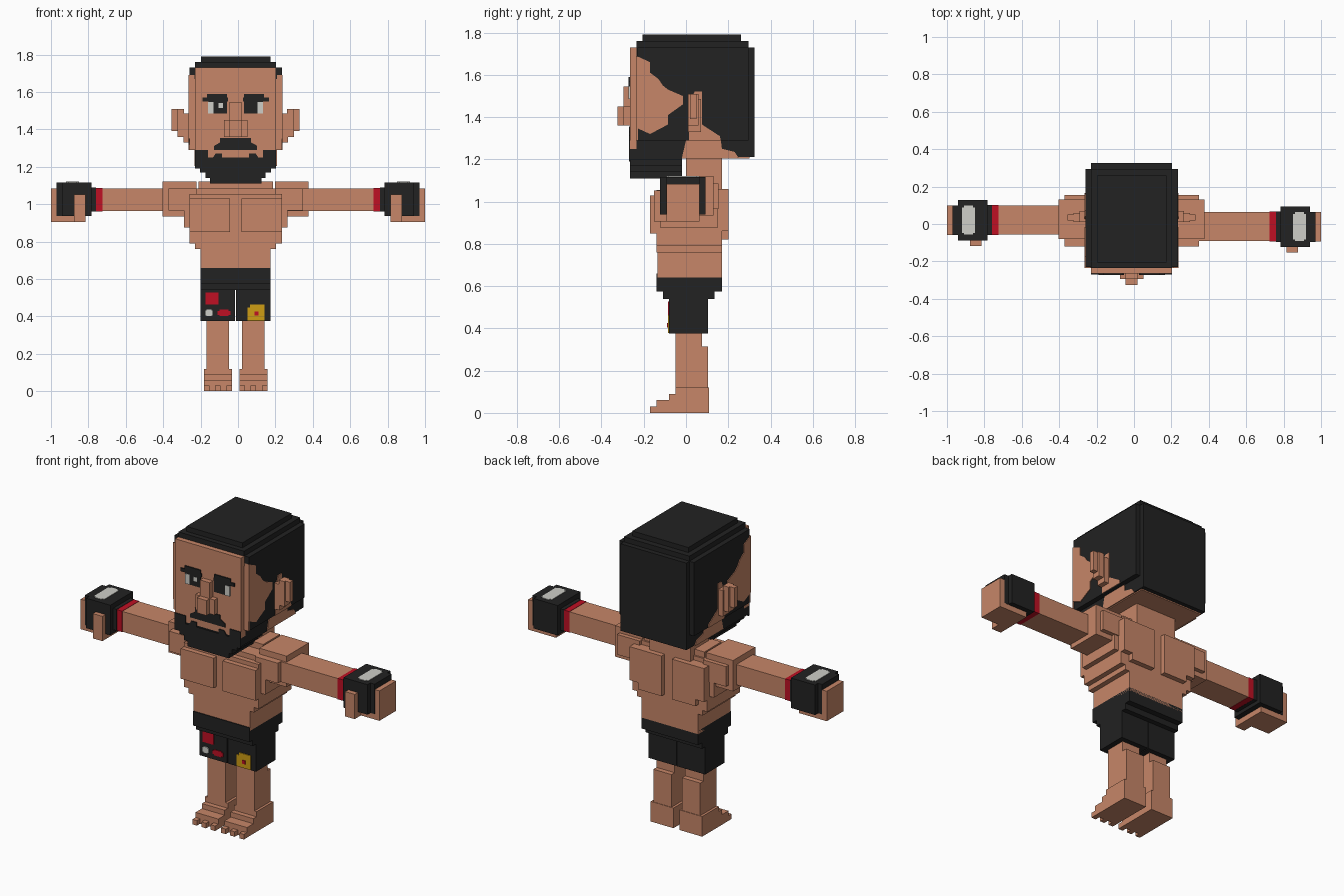
import bpy, bmesh

CX = -0.0125  # body centre line


def material(name, r, g, b):
    m = bpy.data.materials.new(name)
    m.diffuse_color = (r, g, b, 1)
    return m


SKIN = material("skin", 0.57, 0.24, 0.138)
BLACK = material("black", 0.016, 0.016, 0.016)
RED = material("red", 0.52, 0.005, 0.017)
WHITE = material("off_white", 0.62, 0.62, 0.58)
GOLD = material("gold", 0.62, 0.34, 0.007)


def finish(name, mat, bm):
    bmesh.ops.recalc_face_normals(bm, faces=bm.faces)
    me = bpy.data.meshes.new(name)
    bm.to_mesh(me)
    bm.free()
    me.materials.append(mat)
    ob = bpy.data.objects.new(name, me)
    bpy.context.collection.objects.link(ob)


def part(name, mat, *boxes):
    """Boxes given as (x0, x1, y0, y1, z0, z1)."""
    bm = bmesh.new()
    for x0, x1, y0, y1, z0, z1 in boxes:
        vs = bmesh.ops.create_cube(bm, size=1)["verts"]
        for v in vs:
            v.co.x = x0 if v.co.x < 0 else x1
            v.co.y = y0 if v.co.y < 0 else y1
            v.co.z = z0 if v.co.z < 0 else z1
    finish(name, mat, bm)


def mid(half, *yz):
    """Box centred on the body's middle."""
    return (CX - half, CX + half, *yz)


def pair(s, a, b, *yz):
    """Box between distances a and b from the middle, on side s."""
    x = sorted((CX + s * a, CX + s * b))
    return (x[0], x[1], *yz)


def prism(name, mat, pts, lo, hi, axis):
    """Extrude a flat outline along x (points y,z) or y (points x,z)."""
    bm = bmesh.new()
    place = (lambda d, p: (d, p[0], p[1])) if axis == "x" else (lambda d, p: (p[0], d, p[1]))
    f = bm.faces.new([bm.verts.new(place(lo, p)) for p in pts])
    ext = bmesh.ops.extrude_face_region(bm, geom=[f])["geom"]
    for v in ext:
        if isinstance(v, bmesh.types.BMVert):
            v.co["xy".index(axis)] = hi
    finish(name, mat, bm)


# Head: hair block, cap and skin underside
part("hair", BLACK,
     mid(0.247, -0.23, 0.295, 1.29, 1.73),
     mid(0.217, -0.235, 0.325, 1.21, 1.73),
     mid(0.217, -0.235, 0.295, 1.73, 1.76),
     mid(0.185, -0.205, 0.26, 1.76, 1.79))
part("head_underside", SKIN, mid(0.21, -0.02, 0.30, 1.203, 1.212))
part("face", SKIN, mid(0.217, -0.265, -0.22, 1.25, 1.73))
part("jaw_beard", BLACK,
     mid(0.217, -0.265, -0.02, 1.20, 1.25),
     mid(0.217, -0.235, -0.02, 1.25, 1.29),
     mid(0.19, -0.265, -0.02, 1.17, 1.20),
     mid(0.16, -0.265, -0.02, 1.14, 1.17),
     mid(0.137, -0.265, -0.02, 1.11, 1.14))

# Beard and moustache on the face front (mirrored half outlines)
beard_half = [(0.217, 1.19), (0.217, 1.29), (0.147, 1.29), (0.147, 1.243),
              (0.125, 1.243), (0.108, 1.27), (0.072, 1.27), (0.072, 1.243)]
stache_half = [(0.115, 1.29), (0.115, 1.312), (0.083, 1.33), (0.083, 1.355)]
for name, half in (("beard_front", beard_half), ("moustache", stache_half)):
    outline = [(CX + x, z) for x, z in half] + [(CX - x, z) for x, z in reversed(half)]
    prism(name, BLACK, outline, -0.27, -0.262, "y")

# Side skin: cheek, patch round the ear, and ear
cheek = [(-0.236, 1.69), (-0.17, 1.66), (-0.17, 1.61), (-0.13, 1.58), (-0.11, 1.55),
         (-0.085, 1.53), (-0.015, 1.50), (-0.015, 1.46), (-0.085, 1.41),
         (-0.085, 1.365), (-0.17, 1.32), (-0.236, 1.35)]
ear_patch = [(0.015, 1.29), (0.015, 1.45), (0.04, 1.52), (0.075, 1.52),
             (0.075, 1.365), (0.16, 1.31), (0.165, 1.29)]
nape_patch = [(-0.02, 1.205), (0.0, 1.29), (0.165, 1.29), (0.17, 1.25),
              (0.23, 1.235), (0.25, 1.205)]
for s, side in ((-1, "right"), (1, "left")):
    prism(side + "_cheek", SKIN, cheek, CX + s * 0.22, CX + s * 0.251, "x")
    prism(side + "_ear_patch", SKIN, ear_patch, CX + s * 0.244, CX + s * 0.251, "x")
    prism(side + "_nape_patch", SKIN, nape_patch, CX + s * 0.214, CX + s * 0.221, "x")
    part(side + "_cheek_edge", SKIN, pair(s, 0.21, 0.248, -0.236, -0.228, 1.29, 1.67))
    part(side + "_ear", SKIN,
         pair(s, 0.24, 0.28, 0.01, 0.07, 1.33, 1.485),
         pair(s, 0.275, 0.312, 0.01, 0.06, 1.36, 1.51),
         pair(s, 0.275, 0.342, 0.02, 0.05, 1.39, 1.51))
    # Brow and eye
    part(side + "_brow", BLACK,
         pair(s, 0.04, 0.178, -0.272, -0.264, 1.55, 1.57),
         pair(s, 0.045, 0.152, -0.272, -0.264, 1.565, 1.59))
    part(side + "_eye", BLACK, pair(s, 0.045, 0.145, -0.271, -0.264, 1.485, 1.55))
    part(side + "_eye_white", WHITE,
         pair(s, 0.118, 0.147, -0.273, -0.265, 1.485, 1.545))
part("eye_glint", WHITE, (-0.104, -0.08, -0.273, -0.265, 1.515, 1.54),
     (0.105, 0.118, -0.273, -0.265, 1.515, 1.545))

part("nose", SKIN,
     mid(0.032, -0.295, -0.25, 1.36, 1.545),
     mid(0.063, -0.295, -0.25, 1.36, 1.45),
     mid(0.032, -0.325, -0.25, 1.36, 1.45))

# Torso
part("neck", SKIN, mid(0.135, 0.0, 0.17, 1.05, 1.21),
     mid(0.2, -0.03, 0.13, 1.05, 1.12), mid(0.235, -0.11, 0.14, 1.04, 1.085))
part("torso", SKIN,
     mid(0.277, -0.12, 0.15, 0.875, 1.05),
     mid(0.247, -0.14, 0.17, 0.79, 1.055),
     mid(0.217, -0.14, 0.17, 0.76, 0.80),
     mid(0.187, -0.135, 0.17, 0.64, 0.77))
for s, side in ((-1, "right"), (1, "left")):
    part(side + "_chest", SKIN, pair(s, 0.03, 0.247, -0.17, -0.1, 0.85, 1.03))
    part(side + "_shoulder_blade", SKIN,
         pair(s, 0.035, 0.247, 0.1, 0.2, 0.86, 1.06),
         pair(s, 0.035, 0.19, 0.1, 0.2, 0.82, 0.87))

# Arms with gloves
for s, side, dy in ((-1, "right", 0.02), (1, "left", -0.015)):
    def arm(a, b, y0, y1, z0, z1):
        x = sorted((s * a, s * b))
        return (x[0], x[1], dy + y0, dy + y1, z0, z1)
    part(side + "_shoulder", SKIN,
         pair(s, 0.21, 0.36, -0.12, 0.155, 0.965, 1.085),
         pair(s, 0.21, 0.39, -0.08, 0.13, 0.935, 1.12))
    part(side + "_arm", SKIN, arm(0.2, 0.73, -0.077, 0.079, 0.963, 1.084))
    part(side + "_wrist_band", RED, arm(0.725, 0.765, -0.079, 0.081, 0.961, 1.086))
    part(side + "_glove", BLACK,
         arm(0.76, 0.79, -0.08, 0.082, 0.96, 1.088),
         arm(0.783, 0.942, -0.108, 0.108, 0.938, 1.117),
         arm(0.93, 0.97, -0.08, 0.08, 0.938, 1.117))
    part(side + "_glove_patch", WHITE,
         arm(0.85, 0.92, -0.068, 0.068, 1.112, 1.12),
         arm(0.862, 0.908, -0.077, 0.078, 1.112, 1.12))
    part(side + "_fist", SKIN,
         arm(0.815, 1.0, -0.078, 0.079, 0.905, 1.084),
         arm(0.815, 0.878, -0.137, -0.07, 0.905, 1.053))

# Shorts
part("shorts_waist", BLACK,
     mid(0.187, -0.14, 0.17, 0.575, 0.66),
     mid(0.187, -0.11, 0.135, 0.54, 0.58))
for s, side in ((-1, "right"), (1, "left")):
    part(side + "_shorts_leg", BLACK, pair(s, 0.003, 0.187, -0.08, 0.105, 0.375, 0.55))
part("shorts_red_patches", RED,
     (-0.174, -0.104, -0.085, -0.078, 0.463, 0.527),
     (-0.11, -0.04, -0.085, -0.078, 0.408, 0.43),
     (-0.1, -0.05, -0.085, -0.078, 0.402, 0.436),
     (0.088, 0.11, -0.089, -0.082, 0.404, 0.425))
part("shorts_white_patch", WHITE,
     (-0.174, -0.136, -0.085, -0.078, 0.406, 0.432),
     (-0.168, -0.142, -0.085, -0.078, 0.401, 0.437))
part("shorts_gold_patch", GOLD,
     (0.05, 0.142, -0.085, -0.078, 0.378, 0.448),
     (0.065, 0.142, -0.085, -0.078, 0.44, 0.463))

# Legs, feet and toes
for s, side in ((-1, "right"), (1, "left")):
    part(side + "_leg", SKIN,
         pair(s, 0.035, 0.155, -0.05, 0.075, 0.1, 0.39),
         pair(s, 0.035, 0.155, -0.05, 0.105, 0.1, 0.315))
    part(side + "_foot", SKIN,
         pair(s, 0.02, 0.17, -0.05, 0.108, 0.0, 0.12),
         pair(s, 0.02, 0.17, -0.08, 0.0, 0.0, 0.09),
         pair(s, 0.02, 0.17, -0.14, 0.0, 0.0, 0.06))
    part(side + "_toes", SKIN,
         *[pair(s, a, a + 0.03, -0.17, -0.13, 0.0, 0.03) for a in (0.02, 0.08, 0.14)])
